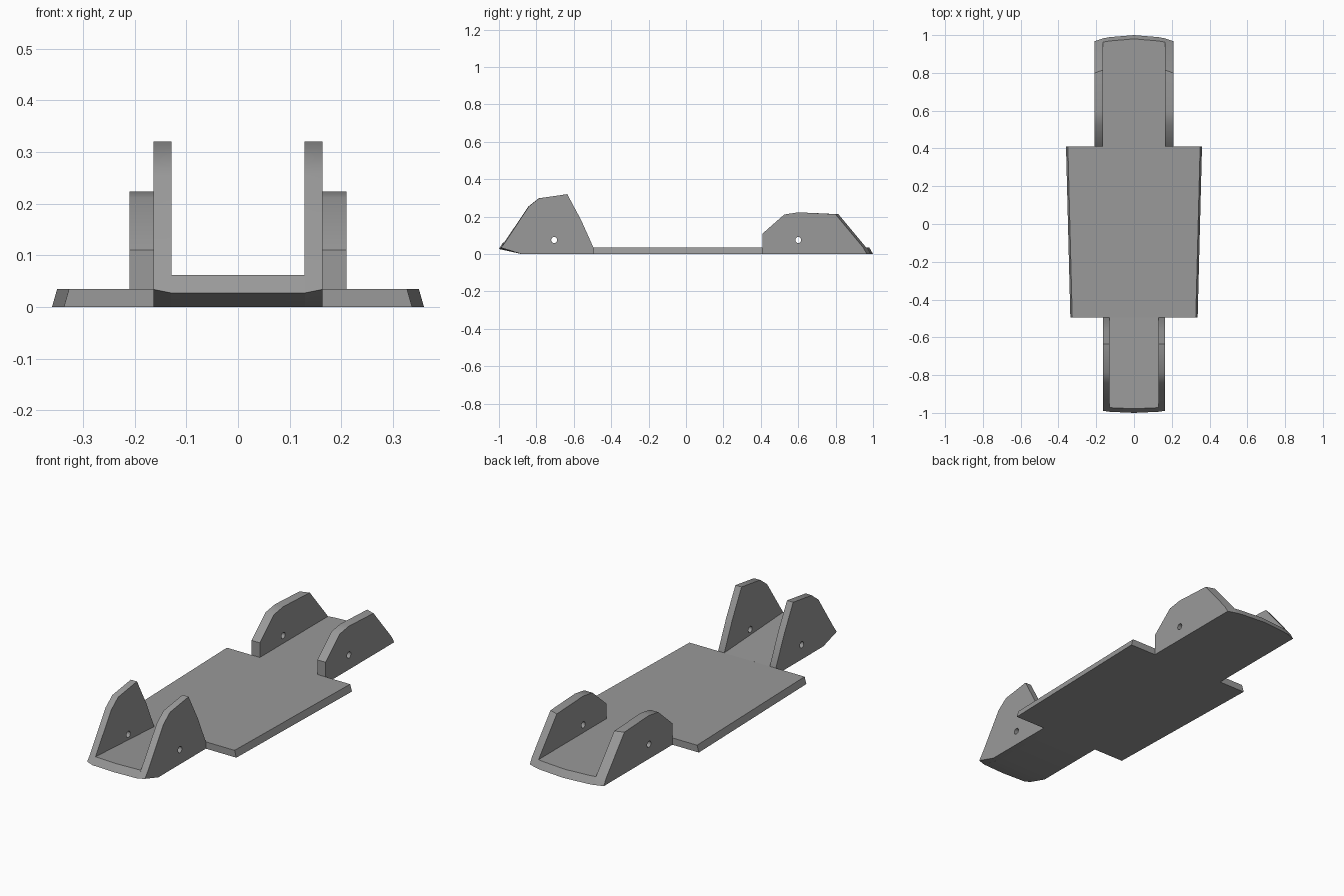
import bpy, bmesh, math

if "Cube" in bpy.data.objects:
    bpy.data.objects.remove(bpy.data.objects["Cube"])

# Dark grey finish shared by all parts
grey = bpy.data.materials.new("dark_grey")
grey.diffuse_color = (0.32, 0.32, 0.32, 1)
grey.use_nodes = True
grey.node_tree.nodes["Principled BSDF"].inputs["Base Color"].default_value = grey.diffuse_color


def loft(name, rings):
    """Closed solid skinned through matching rings of 3D points."""
    bm = bmesh.new()
    vs = [[bm.verts.new(p) for p in r] for r in rings]
    n = len(vs[0])
    for a, b in zip(vs, vs[1:]):
        for i in range(n):
            j = (i + 1) % n
            bm.faces.new((a[i], a[j], b[j], b[i]))
    bm.faces.new(vs[0])
    bm.faces.new(vs[-1])
    bmesh.ops.recalc_face_normals(bm, faces=bm.faces)
    me = bpy.data.meshes.new(name)
    bm.to_mesh(me)
    bm.free()
    me.materials.append(grey)
    ob = bpy.data.objects.new(name, me)
    bpy.context.collection.objects.link(ob)
    return ob


def section(x, profile):
    return [(x, y, z) for y, z in profile]


def smooth(ob):
    bpy.ops.object.select_all(action='DESELECT')
    ob.select_set(True)
    bpy.context.view_layer.objects.active = ob
    bpy.ops.object.shade_smooth_by_angle(angle=math.radians(33))


def pin_cutter(name, y, z):
    bpy.ops.mesh.primitive_cylinder_add(vertices=16, radius=0.016, depth=1,
                                        location=(0, y, z), rotation=(0, math.pi / 2, 0))
    ob = bpy.context.object
    ob.name = name
    ob.data.materials.append(grey)
    ob.hide_render = True
    ob.display_type = 'WIRE'
    return ob


def drill(ob, cutter):
    m = ob.modifiers.new("pin_hole", 'BOOLEAN')
    m.operation = 'DIFFERENCE'
    m.solver = 'EXACT'
    m.object = cutter


T = 0.035          # plate thickness
YF, YB = -0.495, 0.41

# Tapered deck with bevelled long sides
loft("deck", [[(-w, y, 0), (w, y, 0), (w - 0.01, y, T), (-w + 0.01, y, T)]
              for y, w in ((YF, 0.337), (YB, 0.36))])

# Front floor: rising lip with a slightly bowed nose
floor = []
for x, nose in ((-0.13, -0.994), (0, -1.0), (0.13, -0.994)):
    floor.append(section(x, [(YF, 0), (-0.88, 0), (nose, 0.027), (nose + 0.022, 0.062), (YF, T)]))
smooth(loft("front_floor", floor))

# Rear floor: flat with a bowed, sloping tail
floor = []
for x, tail in ((-0.163, 0.983), (-0.13, 0.989), (0, 1.0), (0.13, 0.989), (0.163, 0.983)):
    floor.append(section(x, [(YB, 0), (tail, 0), (tail - 0.02, T), (YB, T)]))
smooth(loft("rear_floor", floor))

# Upright ears, in left and right pairs, with pin holes
front_pin = pin_cutter("front_pin_cutter", -0.705, 0.075)
rear_pin = pin_cutter("rear_pin_cutter", 0.6, 0.075)


def front_ear(nose, nose_z, d):
    return [(YF, 0), (-0.88, 0), (nose, nose_z), (nose + 0.022, 0.062), (-0.84 - d, 0.255),
            (-0.785 - d, 0.298), (-0.635, 0.32), (-0.56, 0.18), (YF, T)]


def rear_ear(tail):
    return [(YB, 0), (tail, 0), (tail - 0.02, T), (tail - 0.168, 0.213),
            (0.6, 0.223), (0.525, 0.211), (YB, 0.11)]


for side, s in (("left", -1), ("right", 1)):
    ear = loft("front_ear_" + side, [section(s * 0.129, front_ear(-0.994, 0.027, 0.002)),
                                     section(s * 0.164, front_ear(-0.989, 0.034, 0))])
    drill(ear, front_pin)
    smooth(ear)
    ear = loft("rear_ear_" + side, [section(s * 0.163, rear_ear(0.983)),
                                    section(s * 0.21, rear_ear(0.967))])
    drill(ear, rear_pin)
    smooth(ear)
